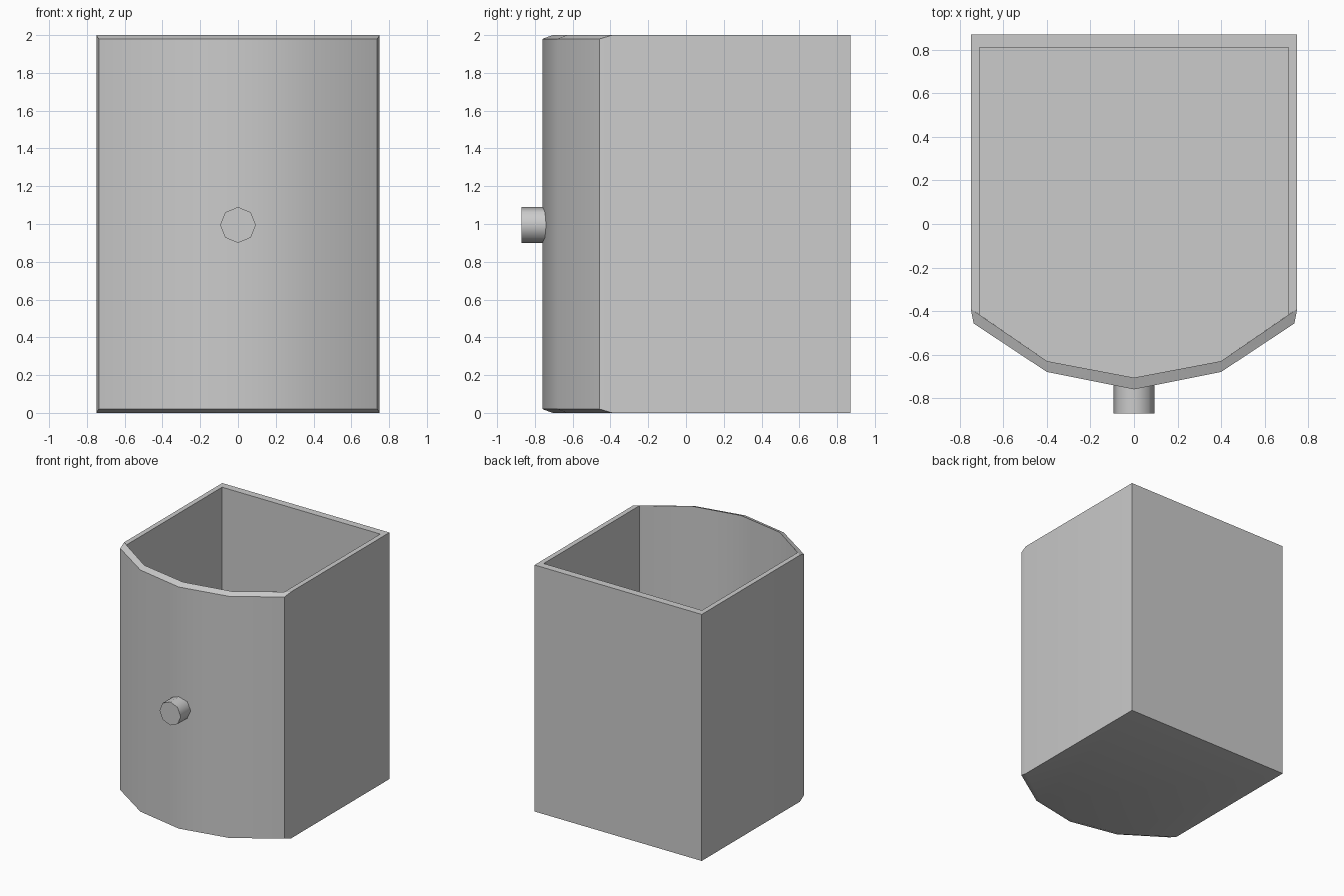
import bpy, bmesh, math
from mathutils import Matrix

cube = bpy.data.objects.get("Cube")
if cube:
    bpy.data.objects.remove(cube)

grey = bpy.data.materials.new("plain grey")
grey.use_nodes = True
grey.diffuse_color = (0.6, 0.6, 0.6, 1)
grey.node_tree.nodes["Principled BSDF"].inputs["Base Color"].default_value = grey.diffuse_color

HEIGHT, FLOOR, CHAMFER = 2.0, 0.05, 0.02


def finish(bm, name, angle):
    """Weld, orient, smooth and link one part."""
    bmesh.ops.remove_doubles(bm, verts=bm.verts, dist=0.0005)
    bmesh.ops.recalc_face_normals(bm, faces=bm.faces)
    mesh = bpy.data.meshes.new(name)
    bm.to_mesh(mesh)
    bm.free()
    mesh.materials.append(grey)
    obj = bpy.data.objects.new(name, mesh)
    bpy.context.collection.objects.link(obj)
    bpy.ops.object.select_all(action='DESELECT')
    obj.select_set(True)
    bpy.context.view_layer.objects.active = obj
    bpy.ops.object.shade_smooth_by_angle(angle=math.radians(angle))
    return obj


def mirrored(half):
    """Complete a left-to-right path whose last point lies on x = 0."""
    return half + [(-x, y) for x, y in reversed(half[:-1])]


def at(points, z):
    return [(x, y, z) for x, y in points]


bm = bmesh.new()


def face(points):
    bm.faces.new([bm.verts.new(p) for p in points])


def strip(a, b, closed=False):
    """Quads between two matching paths."""
    for i in range(len(a) if closed else len(a) - 1):
        j = (i + 1) % len(a)
        face([a[i], a[j], b[j], b[i]])


# Plan curves: bowed front, its chamfered edge, and the cavity
bow = mirrored([(0.737, -0.457), (0.40, -0.68), (0, -0.76)])
edge = mirrored([(0.75, -0.39), (0.40, -0.63), (0, -0.706)])
cavity = mirrored([(0.71, 0.81), (0.71, -0.417), (0.40, -0.63), (0, -0.706)])
back = [(-0.75, 0.87), (0.75, 0.87)]
outline = edge + back

# Bowed front with chamfers above and below
low, high = at(bow, CHAMFER), at(bow, HEIGHT - CHAMFER)
bottom, top = at(edge, 0), at(edge, HEIGHT)
strip(low, high)
strip(bottom, low)
strip(high, top)
for i in (0, -1):
    face([bottom[i], low[i], high[i], top[i]])

# Side walls, back wall and underside
shell = [edge[-1]] + back + [edge[0]]
strip(at(shell, 0), at(shell, HEIGHT))
face(at(outline, 0))

# Rim along the sides and back
rim_outer = [edge[0], back[1], back[0], edge[-1]]
rim_inner = [cavity[1], cavity[0], cavity[-1], cavity[-2]]
strip(at(rim_outer, HEIGHT), at(rim_inner, HEIGHT))

# Cavity walls and floor
strip(at(cavity, FLOOR), at(cavity, HEIGHT), closed=True)
face(at(cavity, FLOOR))
finish(bm, "drawer_body", 30)

# Round pull knob on the front
bm = bmesh.new()
bmesh.ops.create_cone(bm, cap_ends=True, segments=8, radius1=0.095, radius2=0.095, depth=0.15,
                      matrix=Matrix.Translation((0, -0.795, 0.995)) @ Matrix.Rotation(math.pi / 2, 4, 'X'))
finish(bm, "knob", 50)
